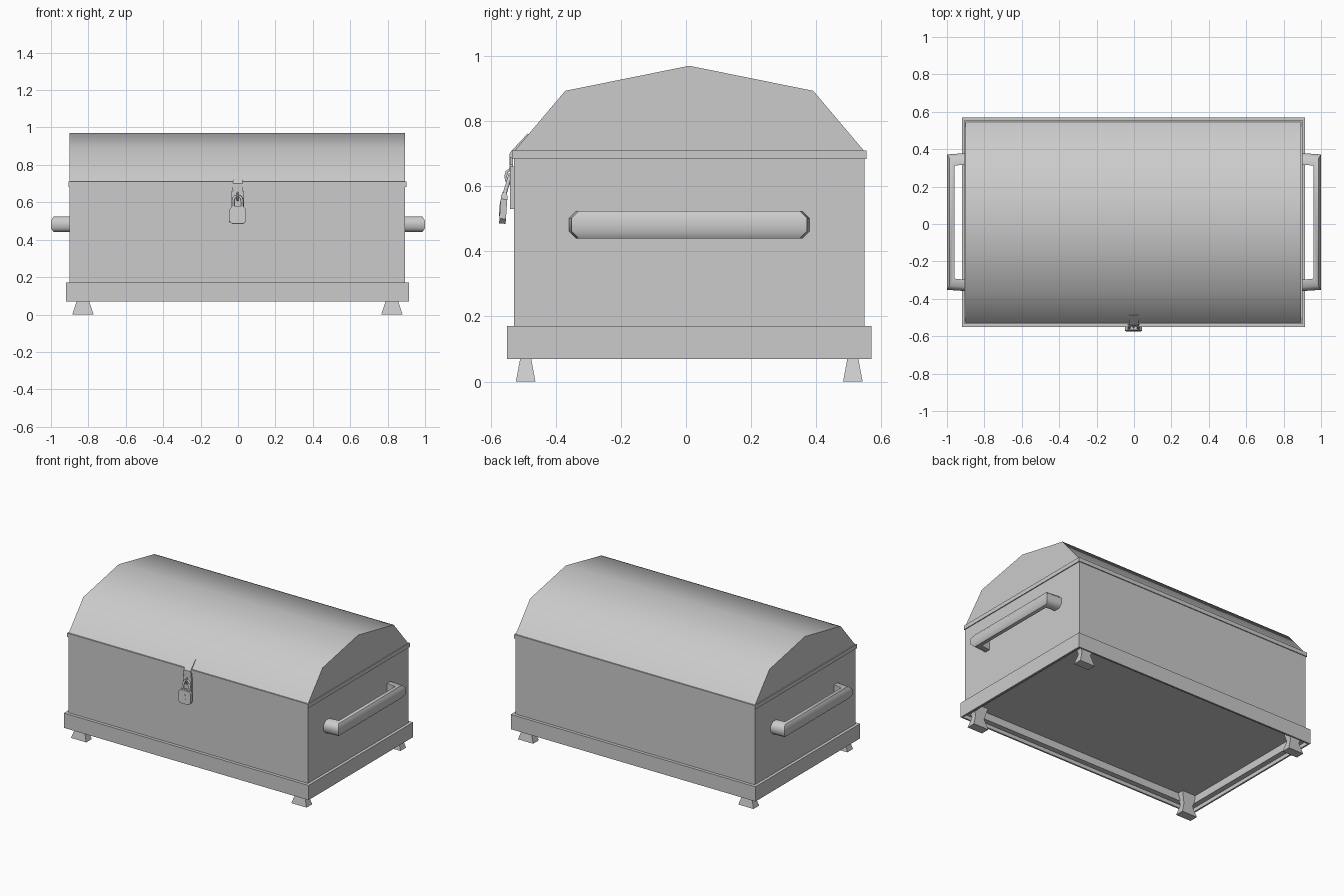
import bpy, bmesh
from math import radians, pi, cos, sin
from mathutils import Matrix, Vector

if "Cube" in bpy.data.objects:
    bpy.data.objects.remove(bpy.data.objects["Cube"])

CX, CY = -0.003, 0.01   # chest body centre


def finish(name, bm, smooth=None):
    bmesh.ops.recalc_face_normals(bm, faces=bm.faces)
    me = bpy.data.meshes.new(name)
    bm.to_mesh(me)
    bm.free()
    if smooth:
        me.shade_smooth()
        me.set_sharp_from_angle(angle=radians(smooth))
    ob = bpy.data.objects.new(name, me)
    bpy.context.collection.objects.link(ob)
    return ob


def box(name, hx, hy, z0, z1, cx=CX, cy=CY, recess=()):
    """Box by half sizes; recess = (inset, depth) steps cut into the underside."""
    bm = bmesh.new()
    bmesh.ops.create_cube(bm, size=1, matrix=Matrix.Translation((cx, cy, (z0 + z1) / 2))
                          @ Matrix.Diagonal((2 * hx, 2 * hy, z1 - z0, 1)))
    bm.normal_update()
    f = min(bm.faces, key=lambda q: q.calc_center_median().z)
    for inset, depth in recess:
        bmesh.ops.inset_individual(bm, faces=[f], thickness=inset)
        f = bmesh.ops.extrude_discrete_faces(bm, faces=[f])["faces"][0]
        bmesh.ops.translate(bm, verts=f.verts, vec=(0, 0, depth))
        bm.normal_update()
    return finish(name, bm)


def loft(name, rings, smooth=None):
    """Skin a list of closed vertex rings and cap both ends."""
    bm = bmesh.new()
    vr = [[bm.verts.new(p) for p in r] for r in rings]
    n = len(vr[0])
    for a, b in zip(vr, vr[1:]):
        for i in range(n):
            j = (i + 1) % n
            bm.faces.new((a[i], a[j], b[j], b[i]))
    bm.faces.new(vr[0])
    bm.faces.new(vr[-1])
    return finish(name, bm, smooth)


def prism_x(name, profile, x0, x1, smooth=None):
    return loft(name, [[(x, y, z) for y, z in profile] for x in (x0, x1)], smooth)


def prism_y(name, profile, y0, y1):
    return loft(name, [[(x, y, z) for x, z in profile] for y in (y0, y1)])


# plinth with stepped hollow underside, body, rim
box("base_plinth", 0.917, 0.56, 0.07, 0.17, recess=((0.016, 0.025), (0.05, 0.05)))
box("chest_body", 0.897, 0.539, 0.16, 0.69)
box("lid_rim", 0.903, 0.545, 0.683, 0.71)

# domed lid
dome = [(-0.54, 0.705), (-0.381, 0.893), (0, 0.97), (0.381, 0.893), (0.54, 0.705)]
prism_x("lid", [(CY + y, z) for y, z in dome], CX - 0.897, CX + 0.897, 45)

# flared feet with a waist at the plinth edge
for sx, nx in ((-1, "left"), (1, "right")):
    for sy, ny in ((-1, "front"), (1, "back")):
        rings = []
        for z, hx, hy in ((0, 0.057, 0.03), (0.07, 0.034, 0.017), (0.145, 0.055, 0.03)):
            rings.append([(CX + sx * 0.826 + a * hx, CY + sy * 0.5025 + b * hy, z)
                          for a, b in ((-1, -1), (1, -1), (1, 1), (-1, 1))])
        loft(f"{ny}_{nx}_foot", rings)

# side handles: chamfered bar swept around a U
section = [(0.06, -0.042), (0.022, -0.042), (0, -0.02), (0, 0.02), (0.022, 0.042), (0.06, 0.042)]
for s, nx in ((-1, "left"), (1, "right")):
    rings = []
    for x_out, sy in ((False, -1), (True, -1), (True, 1), (False, 1)):
        rings.append([(s * (1.0 - d * 0.65 if x_out else 0.88),
                       CY + sy * (0.37 - d - (0.008 if x_out else 0)), 0.482 + z)
                      for d, z in section])
    loft(f"{nx}_handle", rings, 50)

# hasp: strap folded over the lid slope and rim
strap = [(-0.486, 0.762), (-0.535, 0.71), (-0.542, 0.70), (-0.542, 0.645),
         (-0.532, 0.645), (-0.53, 0.70), (-0.478, 0.755)]
prism_x("hasp_strap", strap, -0.027, 0.023)
box("hasp_collar", 0.03, 0.005, 0.665, 0.69, -0.002, -0.536)
box("lock_plate", 0.033, 0.006, 0.53, 0.66, -0.002, -0.534)


def tube(name, pts, r, closed=False):
    cu = bpy.data.curves.new(name, "CURVE")
    cu.dimensions = "3D"
    cu.bevel_depth, cu.bevel_resolution, cu.use_fill_caps = r, 1, True
    sp = cu.splines.new("POLY")
    sp.points.add(len(pts) - 1)
    for p, c in zip(sp.points, pts):
        p.co = (*c, 1)
    sp.use_cyclic_u = closed
    ob = bpy.data.objects.new(name, cu)
    bpy.context.collection.objects.link(ob)
    return ob


# staple ring through the hasp
tube("staple", [(-0.002, -0.542 + 0.012 * cos(a), 0.63 + 0.02 * sin(a))
                for a in (i * pi / 4 for i in range(8))], 0.005, True)

# padlock shackle leaning back to the staple
arch = [(-0.024, 0), (-0.024, 0.04)] + \
       [(-0.024 * cos(i * pi / 6), 0.04 + 0.024 * sin(i * pi / 6)) for i in range(1, 6)] + \
       [(0.024, 0.04), (0.024, 0)]
tube("padlock_shackle", [(x - 0.002, -0.559 + t * 0.3, 0.57 + t) for x, t in arch], 0.007)

# padlock body, cap and keyhole, tilted slightly
case = [(-0.03, -0.045), (0.03, -0.045), (0.046, -0.03), (0.046, 0.03),
        (0.034, 0.042), (-0.034, 0.042), (-0.046, 0.03), (-0.046, -0.03)]
parts = [prism_y("padlock_body", case, -0.01, 0.01),
         prism_y("padlock_cap", [(-0.034, 0.04), (0.034, 0.04), (0.03, 0.05), (-0.03, 0.05)],
                 -0.008, 0.008)]
star = [((0.022 if i % 2 == 0 else 0.013) * cos(i * pi / 4),
         (0.022 if i % 2 == 0 else 0.013) * sin(i * pi / 4)) for i in range(8)]
parts.append(prism_y("keyhole_cover", star, -0.012, -0.009))
for ob in parts:
    ob.location = (-0.002, -0.561, 0.53)
    ob.rotation_euler.x = radians(-4)
